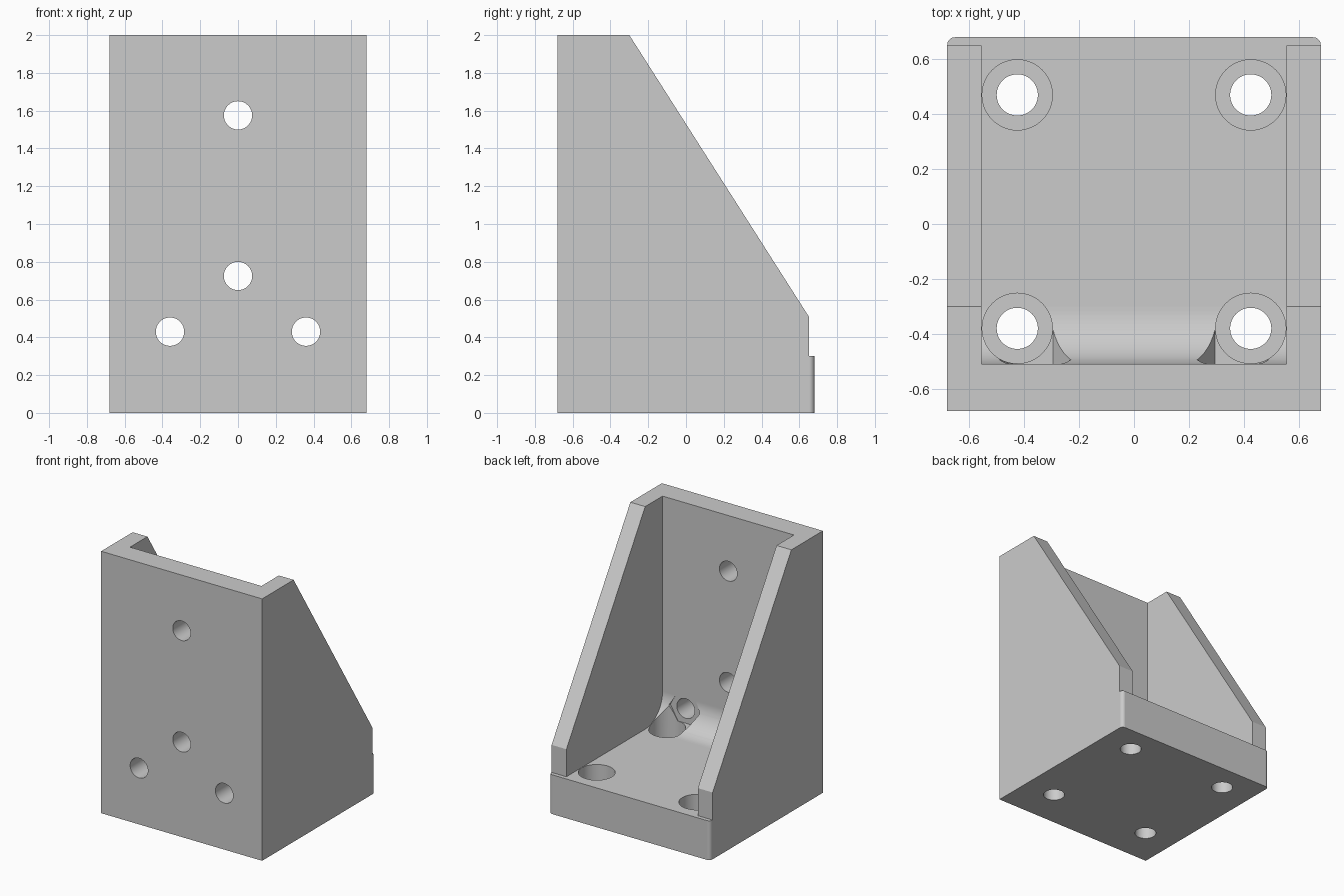
import bpy
import bmesh
from math import cos, sin, pi, radians
from mathutils import Vector

cube = bpy.data.objects.get("Cube")
if cube:
    bpy.data.objects.remove(cube, do_unlink=True)

HALF = 0.68      # half of width and depth
INNER = 0.555    # inner face of the side walls
WALL = -0.51     # inner face of the front wall
BASE = 0.3       # top of the base
FILLET = 0.21

grey = bpy.data.materials.new("plain_grey")
grey.use_nodes = True
colour = (0.6, 0.6, 0.6, 1)
grey.diffuse_color = colour
grey.node_tree.nodes["Principled BSDF"].inputs["Base Color"].default_value = colour


def prism(name, points, direction, round_edges=0):
    """Extrude a closed loop of points along a direction."""
    bm = bmesh.new()
    face = bm.faces.new([bm.verts.new(p) for p in points])
    new = bmesh.ops.extrude_face_region(bm, geom=[face])["geom"]
    verts = [v for v in new if isinstance(v, bmesh.types.BMVert)]
    bmesh.ops.translate(bm, verts=verts, vec=Vector(direction))
    if round_edges:
        corners = [e for e in bm.edges
                   if all(v.co.y > HALF - 0.001 for v in e.verts)
                   and abs(e.verts[0].co.z - e.verts[1].co.z) > 0.1]
        bmesh.ops.bevel(bm, geom=corners, offset=round_edges, segments=8,
                        profile=0.5, affect='EDGES')
    bmesh.ops.recalc_face_normals(bm, faces=bm.faces)
    mesh = bpy.data.meshes.new(name)
    bm.to_mesh(mesh)
    bm.free()
    mesh.materials.append(grey)
    obj = bpy.data.objects.new(name, mesh)
    bpy.context.collection.objects.link(obj)
    return obj


def side_profile(half_width, yz):
    return [(-half_width, y, z) for y, z in yz]


def ring(radius, sides):
    return [(radius * cos(2 * pi * i / sides), radius * sin(2 * pi * i / sides))
            for i in range(sides)]


def cut(body, cutter):
    """Subtract a cutter from the body and discard it."""
    cutter.hide_render = True
    mod = body.modifiers.new("cut", 'BOOLEAN')
    mod.operation = 'DIFFERENCE'
    mod.solver = 'EXACT'
    mod.object = cutter
    bpy.context.view_layer.objects.active = body
    bpy.ops.object.modifier_apply(modifier=mod.name)
    bpy.data.objects.remove(cutter, do_unlink=True)


def drill_down(x, y, radius, bottom, top):
    loop = [(x + a, y + b, bottom) for a, b in ring(radius, 48)]
    cut(bracket, prism("drill", loop, (0, 0, top - bottom)))


def drill_back(x, z, radius, start, end, sides=48):
    loop = [(x + a, start, z + b) for a, b in ring(radius, sides)]
    cut(bracket, prism("drill", loop, (0, end - start, 0)))


# Outer block with sloped sides and rounded rear corners on the base
outline = [(-HALF, 0), (HALF, 0), (HALF, BASE), (0.65, BASE),
           (0.65, 0.51), (-0.3, 2), (-HALF, 2)]
bracket = prism("angle_bracket", side_profile(HALF, outline), (2 * HALF, 0, 0), 0.028)

# Cavity between the side walls, filleted where front wall meets base
arc = [(WALL + FILLET * (1 - cos(t)), BASE + FILLET * (1 - sin(t)))
       for t in (i * pi / 40 for i in range(21))]
cavity = [(WALL, 2.2)] + arc + [(0.9, BASE), (0.9, 2.2)]
cut(bracket, prism("cavity", side_profile(INNER, cavity), (2 * INNER, 0, 0)))

# Counterbored holes through the base
for x in (-0.425, 0.425):
    for y in (-0.38, 0.47):
        drill_down(x, y, 0.128, 0.15, 0.9)
        drill_down(x, y, 0.075, -0.1, 0.25)

# Hexagonal nut pockets in the fillet and holes through the front wall
for x in (-0.36, 0.36):
    drill_back(x, 0.43, 0.13, WALL - 0.001, -0.15, 6)
    drill_back(x, 0.43, 0.075, -0.8, -0.4)
for z in (0.725, 1.575):
    drill_back(0, z, 0.075, -0.8, -0.4)

# Smooth bores and fillets, crisp edges
bpy.ops.object.select_all(action='DESELECT')
bracket.select_set(True)
bpy.context.view_layer.objects.active = bracket
bpy.ops.object.shade_smooth_by_angle(angle=radians(30))
weighted = bracket.modifiers.new("even_shading", 'WEIGHTED_NORMAL')
weighted.keep_sharp = True
